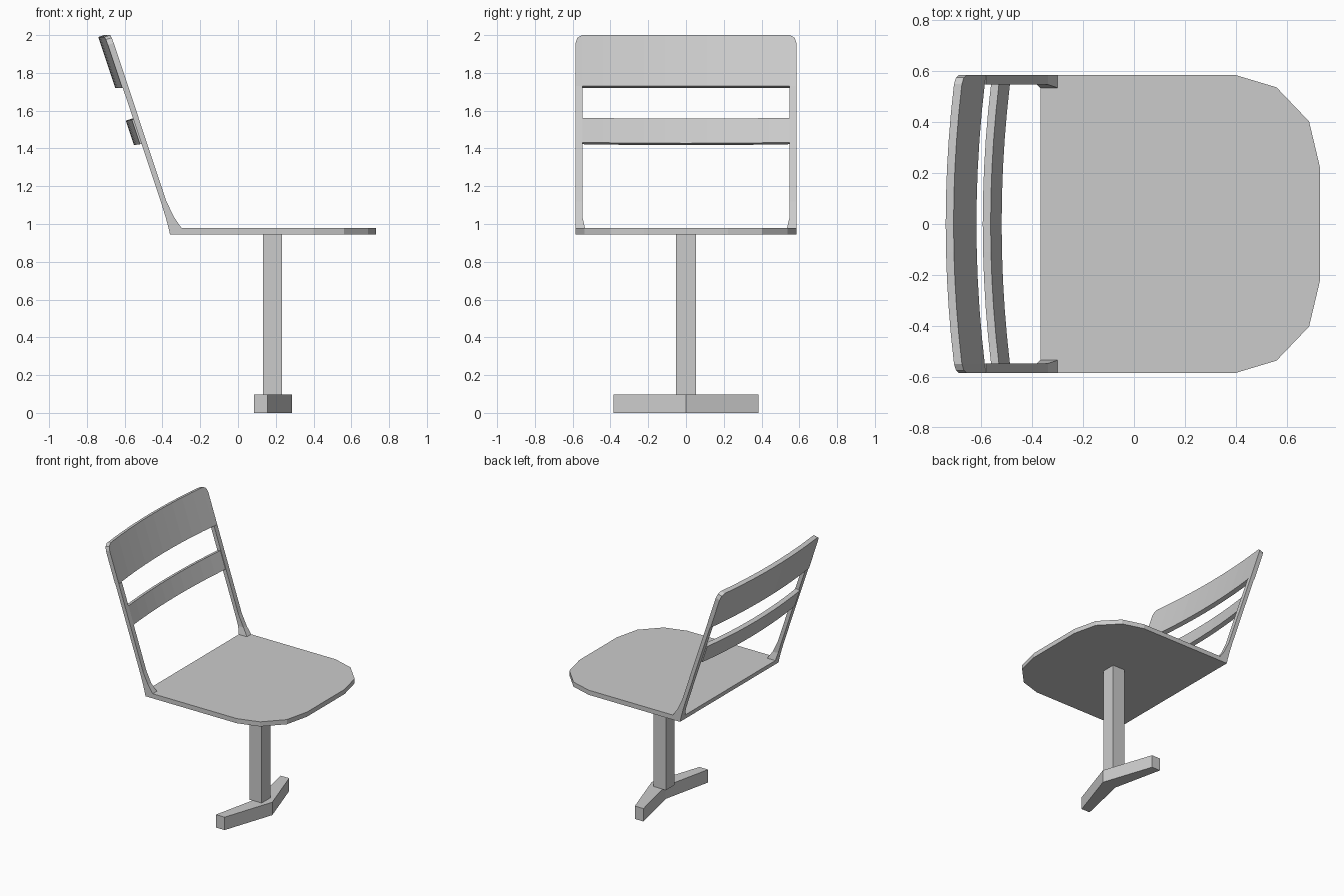
import bpy

if "Cube" in bpy.data.objects:
    bpy.data.objects.remove(bpy.data.objects["Cube"])


def make_mesh(name, verts, faces):
    mesh = bpy.data.meshes.new(name)
    mesh.from_pydata(verts, [], faces)
    obj = bpy.data.objects.new(name, mesh)
    bpy.context.collection.objects.link(obj)
    # consistent outward normals
    import bmesh
    bm = bmesh.new()
    bm.from_mesh(mesh)
    bmesh.ops.recalc_face_normals(bm, faces=bm.faces)
    bm.to_mesh(mesh)
    bm.free()
    return obj


def loft(name, rings):
    """Skin a list of equal-sized closed rings and cap both ends."""
    n = len(rings[0])
    verts = [v for r in rings for v in r]
    faces = [(i * n + j, i * n + (j + 1) % n, (i + 1) * n + (j + 1) % n, (i + 1) * n + j)
             for i in range(len(rings) - 1) for j in range(n)]
    faces += [tuple(range(n)), tuple(range(len(verts) - n, len(verts)))]
    return make_mesh(name, verts, faces)


def prism(name, outline, z0, z1):
    return loft(name, [[(x, y, z) for x, y in outline] for z in (z0, z1)])


W = 0.585      # half width of seat and back
T = 0.031      # slat thickness along x


def front_x(z):
    """Front line of the reclined back."""
    return -0.672 - (z - 2.0) * 0.333


def bow(y):
    return 0.037 * (1 - (y / W) ** 2)


def slat(name, columns, lower, sag):
    """Bowed slat from (y, top z) columns; edges cut square to the recline."""
    rings = []
    for y, top in columns:
        b, dz = bow(y), bow(y) * sag
        ring = []
        for z, back in ((lower, 0), (top, 0), (top, 1), (lower, 1)):
            ring.append((front_x(z) - b - back * T, y, z - dz - back * 0.01))
        rings.append(ring)
    return loft(name, rings)


# seat with faceted front corners
side = [(-0.368, W), (0.40, W), (0.56, 0.537), (0.688, 0.403), (0.731, 0.222)]
outline = side + [(x, -y) for x, y in reversed(side)]
seat = prism("seat", outline, 0.945, 0.98)
for v in seat.data.vertices:
    if v.co.x < -0.3 and v.co.z < 0.96:
        v.co.x = -0.36

# back uprights with flared feet: z, rear x, front x, inner y
levels = [(0.98, -0.368, -0.300, 0.535), (1.035, -0.383, -0.338, 0.548),
          (1.12, -0.409, -0.379, 0.548),
          (1.73, front_x(1.73) - T, front_x(1.73), 0.548)]
for label, s in (("left", 1), ("right", -1)):
    loft(label + "_upright",
         [[(xb, s * W, z), (xf, s * W, z), (xf, s * yi, z), (xb, s * yi, z)]
          for z, xb, xf, yi in levels])

# top panel with rounded upper corners
inner = [-0.55 + 1.1 * i / 10 for i in range(11)]
corner = [(W, 1.958), (0.575, 1.986)]
columns = [(-y, z) for y, z in corner] + [(y, 2.0) for y in inner] + corner[::-1]
slat("top_panel", columns, 1.73, 0)

# lower slat
slat("lower_slat", [(y, 1.563) for y in inner], 1.433, 0.15)

# square post
prism("post", [(0.132, -0.052), (0.234, -0.052), (0.234, 0.052), (0.132, 0.052)], 0.095, 0.95)

# boomerang-shaped foot, one half per arm
arm = [(0.285, 0), (0.157, 0.384), (0.085, 0.384), (0.17, 0)]
prism("foot", arm + [(x, -y) for x, y in arm[2:0:-1]], 0, 0.097)
